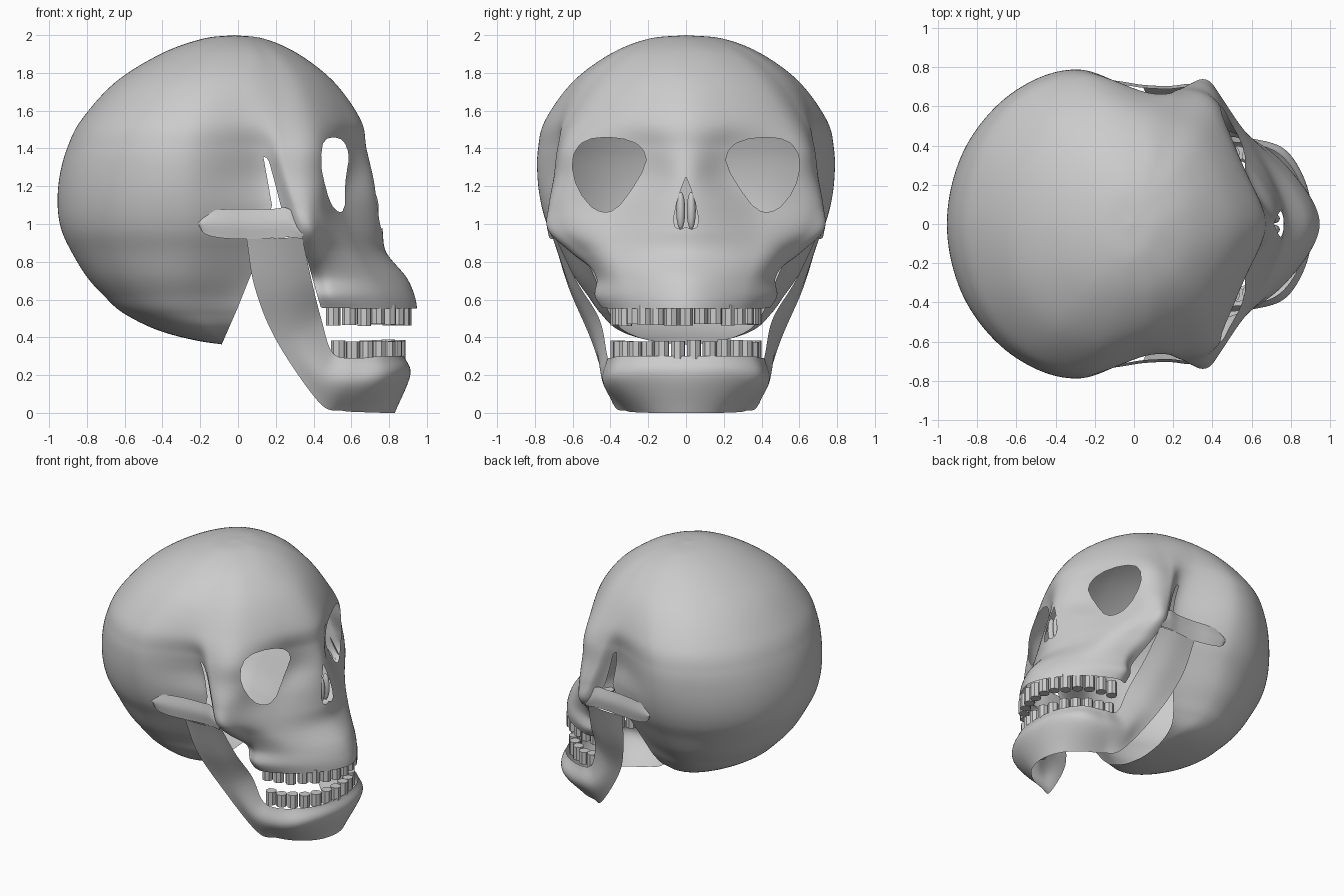
import bpy, bmesh, random
from math import radians, sin, cos
from mathutils import Vector, Matrix

if "Cube" in bpy.data.objects:
    bpy.data.objects.remove(bpy.data.objects["Cube"])

random.seed(4)


def flip(p):
    return Vector((p.x, -p.y, p.z))


def spline(pts, n, sym0=False, sym1=False):
    """Smooth curve through pts; sym0/sym1 mark ends lying on the mid plane."""
    a = flip(pts[1]) if sym0 else 2 * pts[0] - pts[1]
    b = flip(pts[-2]) if sym1 else 2 * pts[-1] - pts[-2]
    q = [a] + list(pts) + [b]
    out = []
    for i in range(1, len(q) - 2):
        p0, p1, p2, p3 = q[i - 1:i + 3]
        for k in range(n):
            t = k / n
            out.append(0.5 * (2 * p1 + (p2 - p0) * t + (2 * p0 - 5 * p1 + 4 * p2 - p3) * t * t
                              + (3 * p1 - p0 - 3 * p2 + p3) * t ** 3))
    return out + [pts[-1].copy()]


def surface(rows, nu, nv, sym0=False, sym1=False):
    """Smooth sheet through a small grid of control points."""
    cols = [spline(c, nv) for c in zip(*rows)]
    bm = bmesh.new()
    grid = [[bm.verts.new(p) for p in spline(list(r), nu, sym0, sym1)] for r in zip(*cols)]
    for r, s in zip(grid, grid[1:]):
        for i in range(len(r) - 1):
            bm.faces.new((r[i], r[i + 1], s[i + 1], s[i]))
    bmesh.ops.remove_doubles(bm, verts=bm.verts, dist=1e-5)
    return bm


def inside(a, b, poly):
    hit = False
    for (x0, y0), (x1, y1) in zip(poly, poly[1:] + poly[:1]):
        if (y0 > b) != (y1 > b) and a < x0 + (b - y0) * (x1 - x0) / (y1 - y0):
            hit = not hit
    return hit


def cut(bm, test):
    """Split the faces along the outline where test changes, then remove the inner part."""
    state = {v: test(v.co) for v in bm.verts}
    new = set()
    for e in list(bm.edges):
        v, w = e.verts
        if state[v] == state[w]:
            continue
        lo, hi = 0.0, 1.0
        for _ in range(12):
            m = (lo + hi) / 2
            if test(v.co.lerp(w.co, m)) == state[v]:
                lo = m
            else:
                hi = m
        new.add(bmesh.utils.edge_split(e, v, min(max(lo, .01), .99))[1])
    for f in {f for v in new for f in v.link_faces}:
        pair = [v for v in f.verts if v in new]
        if len(pair) == 2:
            bmesh.utils.face_split(f, pair[0], pair[1])
    dead = [f for f in bm.faces if any(state.get(v, False) for v in f.verts)]
    bmesh.ops.delete(bm, geom=dead, context='FACES')


def finish(bm, name, mirror=True, angle=40):
    bmesh.ops.recalc_face_normals(bm, faces=bm.faces)
    me = bpy.data.meshes.new(name)
    bm.to_mesh(me)
    bm.free()
    ob = bpy.data.objects.new(name, me)
    bpy.context.collection.objects.link(ob)
    if mirror:
        m = ob.modifiers.new("mirror", 'MIRROR')
        m.use_axis = (False, True, False)
        m.merge_threshold = 0.0005
    bpy.ops.object.select_all(action='DESELECT')
    ob.select_set(True)
    bpy.context.view_layer.objects.active = ob
    bpy.ops.object.shade_smooth_by_angle(angle=radians(angle))
    return ob


# Braincase levels: z, back x, widest x, half width, temple x, temple y
case = [
    (2.0, -.02, -.02, 0, -.02, 0), (1.98, -.19, -.04, .2, .03, .18),
    (1.9, -.41, -.1, .40, .06, .38), (1.75, -.65, -.18, .60, .04, .57),
    (1.55, -.83, -.25, .745, .05, .67), (1.4, -.905, -.27, .783, .09, .65),
    (1.25, -.945, -.27, .785, .12, .62), (1.1, -.955, -.27, .765, .15, .62),
    (.97, -.935, -.27, .725, .15, .60), (.85, -.88, -.27, .66, .13, .54),
    (.72, -.80, -.28, .59, .08, .48), (.62, -.71, -.28, .52, .05, .44),
    (.53, -.61, -.26, .455, .03, .40), (.44, -.43, -.18, .36, .02, .33),
    (.385, -.23, -.10, .2, .02, .2), (.358, -.05, -.04, 0, .02, 0)]
# Face at the same levels: cheek x y, outer eye x y, inner eye x y, front x
face = [
    (-.02, 0, -.02, 0, -.02, 0, -.02), (.07, .15, .1, .11, .13, .05, .14),
    (.15, .33, .23, .26, .30, .13, .32), (.2, .5, .34, .4, .46, .2, .51),
    (.22, .63, .40, .53, .56, .27, .65), (.24, .68, .43, .60, .575, .24, .68),
    (.27, .70, .44, .61, .575, .24, .715), (.31, .725, .43, .66, .555, .37, .745),
    (.35, .73, .45, .64, .59, .40, .765), (.36, .61, .48, .54, .64, .38, .785),
    (.37, .45, .50, .47, .72, .33, .89), (.38, .45, .52, .475, .775, .30, .935),
    (.39, .41, .55, .425, .795, .275, .95)]
face += [face[-1]] * 3

rows = []
for (z, xb, xw, w, tx, ty), f in zip(case, face):
    r = [(xw - (xw - xb) * cos(radians(a)), w * sin(radians(a))) for a in (0, 30, 60, 90)]
    r += [(tx, ty), f[0:2], f[2:4], f[4:6], (f[6], 0)]
    rows.append([Vector((x, y, z)) for x, y in r])
skull = surface(rows, 13, 9, True, True)

# Openings: eye sockets, nose, and the temple gap running into the open underside
eye = [(.21, 1.34), (.225, 1.39), (.26, 1.425), (.33, 1.45), (.42, 1.46), (.50, 1.452), (.56, 1.425),
       (.595, 1.37), (.602, 1.30), (.585, 1.22), (.55, 1.15), (.50, 1.09), (.45, 1.063), (.40, 1.065),
       (.35, 1.1), (.29, 1.18), (.235, 1.27)]
nose = [(-.05, 1.25), (0, 1.25), (.025, 1.19), (.05, 1.11), (.066, 1.03), (.06, .985), (.035, .97), (0, .985),
        (-.05, .985)]
under = [(.13, 1.38), (.165, 1.33), (.2, 1.2), (.225, 1.1), (.27, 1.0), (.34, .9), (.37, .8), (.42, .62),
         (.44, .555), (1.2, .55), (1.2, .1), (-.1, .1), (-.085, .365), (0, .56), (.08, .76), (.14, .95),
         (.18, 1.1)]
cut(skull, lambda p: p.x > 0.2 and inside(p.y, p.z, eye))
cut(skull, lambda p: p.x > 0.2 and inside(p.y, p.z, nose))
cut(skull, lambda p: inside(p.x, p.z, under))
finish(skull, "skull")

# Thin bones inside the nose
bm = bmesh.new()
bmesh.ops.create_uvsphere(bm, u_segments=16, v_segments=10, radius=1,
                          matrix=Matrix.Translation((.715, .028, 1.07)) @ Matrix.Diagonal((.03, .024, .1, 1)))
finish(bm, "nose_bones")

# Lower jaw sheet: upper edge, middle and lower edge from chin to hinge
jaw = [
    ((.88, 0, .30), (.912, 0, .2), (.83, 0, 0)),
    ((.85, .2, .30), (.875, .21, .2), (.79, .15, 0)),
    ((.75, .35, .30), (.77, .375, .18), (.68, .26, .003)),
    ((.61, .41, .29), (.61, .43, .16), (.55, .32, .012)),
    ((.50, .42, .32), (.44, .45, .2), (.43, .39, .055)),
    ((.44, .46, .5), (.32, .49, .42), (.205, .50, .38)),
    ((.39, .58, .7), (.25, .61, .67), (.09, .62, .66)),
    ((.34, .69, .93), (.2, .705, .925), (.045, .70, .92))]
cols = [[Vector(s[k]) for s in jaw] for k in range(3)]
finish(surface(cols, 10, 8, True), "lower_jaw")

# Cheek arch lying against the braincase: x, y, lower z, upper z
arch = [(-.207, .735, .99, 1.02), (-.17, .738, .945, 1.06), (-.08, .73, .925, 1.077), (.05, .71, .92, 1.08),
        (.18, .705, .925, 1.08), (.27, .715, .93, 1.08), (.345, .715, .92, .98)]
lower = [Vector((x, y - .01, a)) for x, y, a, b in arch]
middle = [Vector((x, y, (a + b) / 2)) for x, y, a, b in arch]
upper = [Vector((x, y - .015, b)) for x, y, a, b in arch]
finish(surface([lower, middle, upper], 8, 5), "cheek_arch")


# Teeth: eight-sided pegs along an arc
def teeth(name, cx, rx, ry, z0, z1, count, vary_low):
    bm = bmesh.new()
    for i in range(count):
        a = radians(-88 + 176 * i / (count - 1))
        d = random.uniform(0, .012)
        lo, hi = (z0 + d, z1) if vary_low else (z0, z1 - d)
        bmesh.ops.create_cone(bm, cap_ends=True, segments=8, radius1=.038, radius2=.038, depth=hi - lo,
                              matrix=Matrix.Translation((cx + rx * cos(a), ry * sin(a), (lo + hi) / 2))
                              @ Matrix.Rotation(random.uniform(0, .7), 4, 'Z'))
    finish(bm, name, mirror=False, angle=20)


teeth("upper_teeth", .49, .392, .362, .46, .57, 15, True)
teeth("lower_teeth", .52, .332, .362, .285, .388, 14, False)
